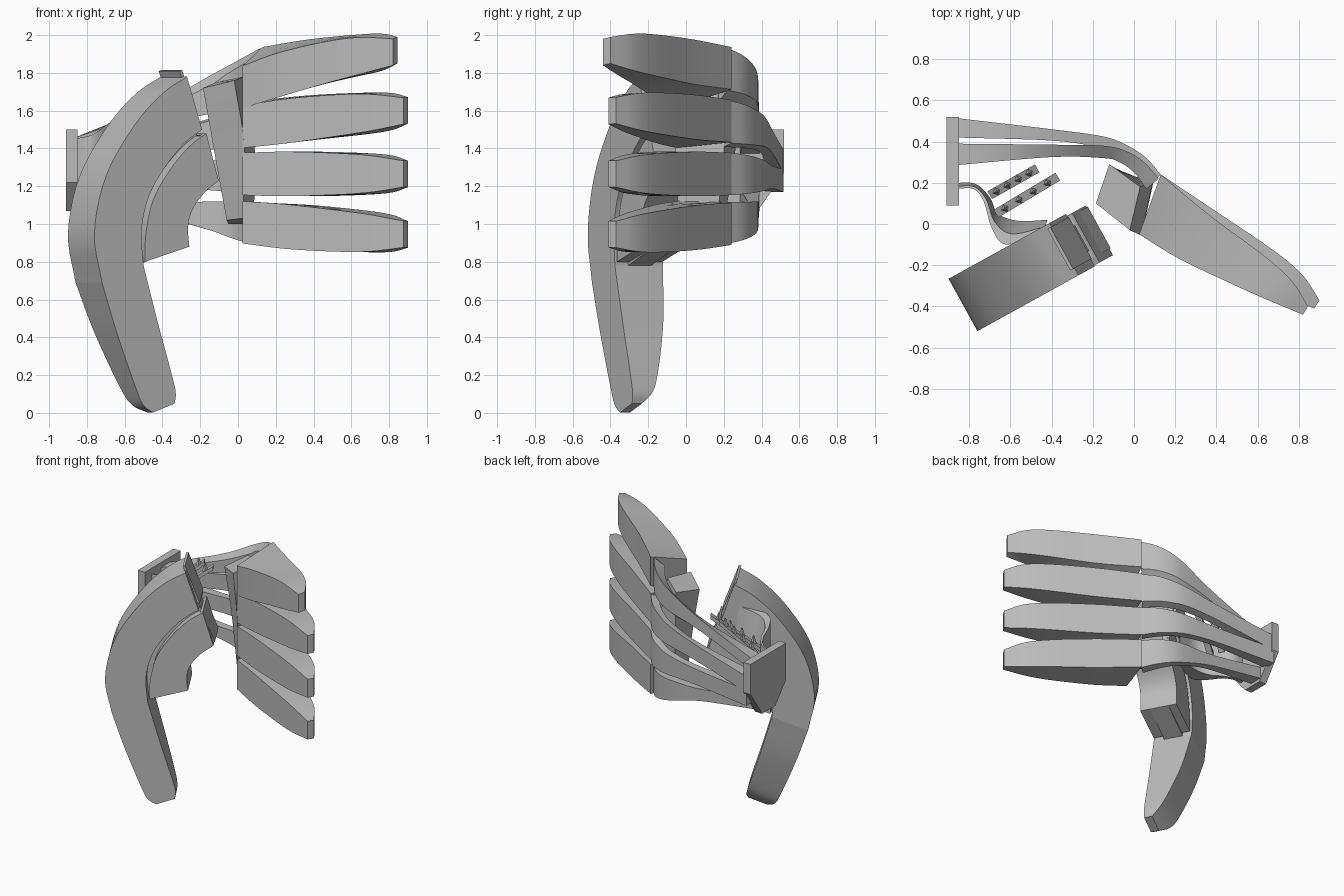
import bpy, bmesh
from mathutils import Vector

cube = bpy.data.objects.get("Cube")
if cube:
    bpy.data.objects.remove(cube)

grey = bpy.data.materials.new("plain_grey")
grey.use_nodes = True
grey.diffuse_color = (0.5, 0.5, 0.5, 1)
grey.node_tree.nodes["Principled BSDF"].inputs["Base Color"].default_value = (0.5, 0.5, 0.5, 1)


def spline(points, steps):
    """Catmull-Rom curve through the points."""
    p = [Vector(q) for q in points]
    p = [p[0] * 2 - p[1]] + p + [p[-1] * 2 - p[-2]]
    out = []
    for i in range(1, len(p) - 2):
        a, b, c, d = p[i - 1:i + 3]
        for k in range(steps):
            t = k / steps
            out.append(0.5 * (2 * b + (c - a) * t + (2 * a - 5 * b + 4 * c - d) * t ** 2
                              + (3 * b - a - 3 * c + d) * t ** 3))
    return out + [p[-2]]


def loft(name, sections, steps=5):
    """Solid skinned through a row of sections with matching corners."""
    rails = [spline(rail, steps) for rail in zip(*sections)]
    bm = bmesh.new()
    rings = [[bm.verts.new(v) for v in ring] for ring in zip(*rails)]
    n = len(rails)
    for r, s in zip(rings, rings[1:]):
        for i in range(n):
            j = (i + 1) % n
            bm.faces.new((r[i], r[j], s[j], s[i]))
    bm.faces.new(rings[0])
    bm.faces.new(rings[-1])
    bmesh.ops.recalc_face_normals(bm, faces=bm.faces)
    mesh = bpy.data.meshes.new(name)
    bm.to_mesh(mesh)
    bm.free()
    obj = bpy.data.objects.new(name, mesh)
    bpy.context.collection.objects.link(obj)
    mesh.materials.append(grey)
    bpy.ops.object.select_all(action="DESELECT")
    obj.select_set(True)
    bpy.context.view_layer.objects.active = obj
    bpy.ops.object.shade_smooth_by_angle(angle=0.5)


def upright(outer, inner, lo, hi, tilt=0):
    """Four-corner section standing between two plan points."""
    (ox, oy), (ix, iy) = outer, inner
    return [(ox, oy, lo + tilt), (ox, oy, hi + tilt), (ix, iy, hi - tilt), (ix, iy, lo - tilt)]


# Fingers: tapering wedges, fanned in height
finger_back = [(.13, .24), (.4, .06), (.68, -.13), (.82, -.25), (.9, -.37)]
finger_palm = [(.025, -.05), (.25, -.15), (.52, -.265), (.7, -.34), (.875, -.41)]
finger_half = [.112, .118, .11, .097, .07]
# name, base height, tip height, sideways tilt, tip shift in x and y
fingers = [("index", 1.775, 1.915, .05, -.055, -.03), ("middle", 1.53, 1.6, .015, 0, 0),
           ("ring", 1.265, 1.265, 0, 0, 0), ("little", 1.005, .945, -.004, 0, 0)]
for name, base, tip, tilt, dx, dy in fingers:
    sections = []
    for b, p, h in zip(finger_back, finger_palm, finger_half):
        t = (b[0] - .13) / .77
        z = base + (tip - base) * t
        b, p = [(q[0] + dx * t ** .5, q[1] + dy * t ** .5) for q in (b, p)]
        sections.append(upright(b, p, z - h, z + h, tilt * (1 - t * .9)))
    loft(name + "_finger", sections)

# Hand straps: arch over the knuckles, narrow, and gather at the wrist plate
mid_out = [(.13, .24), (.06, .32), (-.03, .38), (-.15, .425), (-.4, .46), (-.87, .515)]
mid_in = [(.09, .2), (.02, .28), (-.05, .33), (-.16, .37), (-.4, .405), (-.87, .42)]
edge_out = [(.12, .22), (.05, .30), (-.04, .355), (-.15, .38), (-.4, .385), (-.87, .39)]
edge_in = [(.06, .17), (.0, .25), (-.07, .3), (-.15, .32), (-.4, .325), (-.87, .285)]
straps = [("index", 1.79, 1.41, edge_out, edge_in, .045, .035),
          ("middle", 1.53, 1.335, mid_out, mid_in, .06, .01),
          ("ring", 1.265, 1.23, mid_out, mid_in, .06, 0),
          ("little", 1.005, 1.14, edge_out, edge_in, .045, 0)]
for name, base, wrist, outs, ins, thin, tilt in straps:
    sections = []
    for o, i in zip(outs, ins):
        t = .13 - o[0]
        z, h = base + (wrist - base) * t, max(thin, .112 - .13 * t)
        sections.append(upright(o, i, z - h, z + h, tilt * (1 - t)))
    loft(name + "_strap", sections)

# Knuckle block in front of the finger roots
loft("knuckle_block", [
    [(-.05, .2, 1.0), (-.06, .07, 1.02), (.025, -.04, 1.03), (.08, .16, 1.0)],
    [(-.09, .26, 1.38), (-.125, .1, 1.38), (.035, -.055, 1.4), (.09, .2, 1.38)],
    [(-.12, .29, 1.75), (-.185, .1, 1.72), (-.02, -.03, 1.76), (.03, .18, 1.78)]])

# Wrist plate: shield shape
shield = [(.09, 1.5), (.09, 1.22), (.22, 1.07), (.38, 1.07), (.52, 1.27), (.52, 1.5)]
loft("wrist_plate", [[(x, y, z) for y, z in shield] for x in (-.91, -.85)], 1)


def swung(x, z, d):
    """Point in the thumb plane, d behind its front face."""
    return (x - .483 * d, -.52 + (x + .76) * .552 + .876 * d, z)


def slab(name, outer, inner, fronts, backs, steps=5):
    loft(name, [[swung(*o, f), swung(*o, b), swung(*i, b), swung(*i, f)]
                for o, i, f, b in zip(outer, inner, fronts, backs)], steps)


# Thumb: curved base, tapering tip, inner pad
arc = [(-.19, 1.5), (-.28, 1.43), (-.38, 1.31), (-.47, 1.15), (-.51, .97), (-.5, .78)]
slab("thumb_base", [(-.27, 1.78), (-.4, 1.69), (-.55, 1.52), (-.7, 1.25), (-.76, .95), (-.72, .69)],
     arc, [0] * 6, [.29] * 6)
slab("thumb_tip", [(-.72, .69), (-.64, .42), (-.54, .13), (-.5, .04), (-.45, .002)],
     [(-.5, .78), (-.425, .48), (-.355, .22), (-.33, .11), (-.335, .05)],
     [0] * 5, [.29, .245, .17, .12, .06])
pad_in = [(-.1, 1.23), (-.17, 1.17), (-.225, 1.1), (-.255, 1.03), (-.262, .96), (-.255, .88)]
slab("thumb_pad", [(x + .025, z - .02) for x, z in arc[:-1]] + [(-.49, .8)],
     pad_in, [.005] * 6, [.28] * 6)
slab("thumb_pad_core", arc, pad_in, [.08] * 6, [.22] * 6)

# Thin plates on the sloping thumb end
for i, (top, bottom) in enumerate([((-.29, 1.81), (-.2, 1.53)), ((-.185, 1.47), (-.108, 1.24))]):
    out = [(x + .014, z + .004) for x, z in (top, bottom)]
    slab("thumb_end_plate_%d" % i, (top, bottom), out, (.04, .04), (.27, .27), 1)

# Thumb strap: S-bend from wrist plate to the back of the thumb, thinner on top
path_out = [(-.87, .2), (-.77, .195), (-.7, .13), (-.66, .05), (-.56, .015), (-.42, .02)]
path_in = [(-.87, .17), (-.78, .17), (-.73, .11), (-.69, -.02), (-.62, -.1), (-.44, -.04)]
lows = [1.15, 1.15, 1.17, 1.2, 1.22, 1.25]
highs = [1.45, 1.47, 1.5, 1.53, 1.57, 1.62]
sections = []
for o, i, lo, hi in zip(path_out, path_in, lows, highs):
    rim = Vector(i).lerp(Vector(o), .45)
    sections.append([(*o, lo), (*rim, hi), (*i, hi), (*i, lo)])
loft("thumb_strap", sections)

# Toothed rods between thumb and hand straps
for i, (a, b) in enumerate([((-.70, .14), (-.47, .27)), ((-.67, .05), (-.37, .23))]):
    a, b = Vector(a), Vector(b)
    side = (b - a).normalized().orthogonal() * .022
    loft("toothed_rod_%d" % i, [upright(p + side, p - side, z, z + .03)
                                for p, z in ((a, 1.36), (b, 1.6))], 1)
    for k in range(4):
        t = .15 + .23 * k
        p, z = a.lerp(b, t), 1.38 + .24 * t
        wide = [p + side, p + side.orthogonal(), p - side, p - side.orthogonal()]
        loft("rod_tooth_%d_%d" % (i, k), [[(q.x, q.y, z) for q in wide],
             [(*p.lerp(q, .2), z + .06) for q in wide]], 1)
